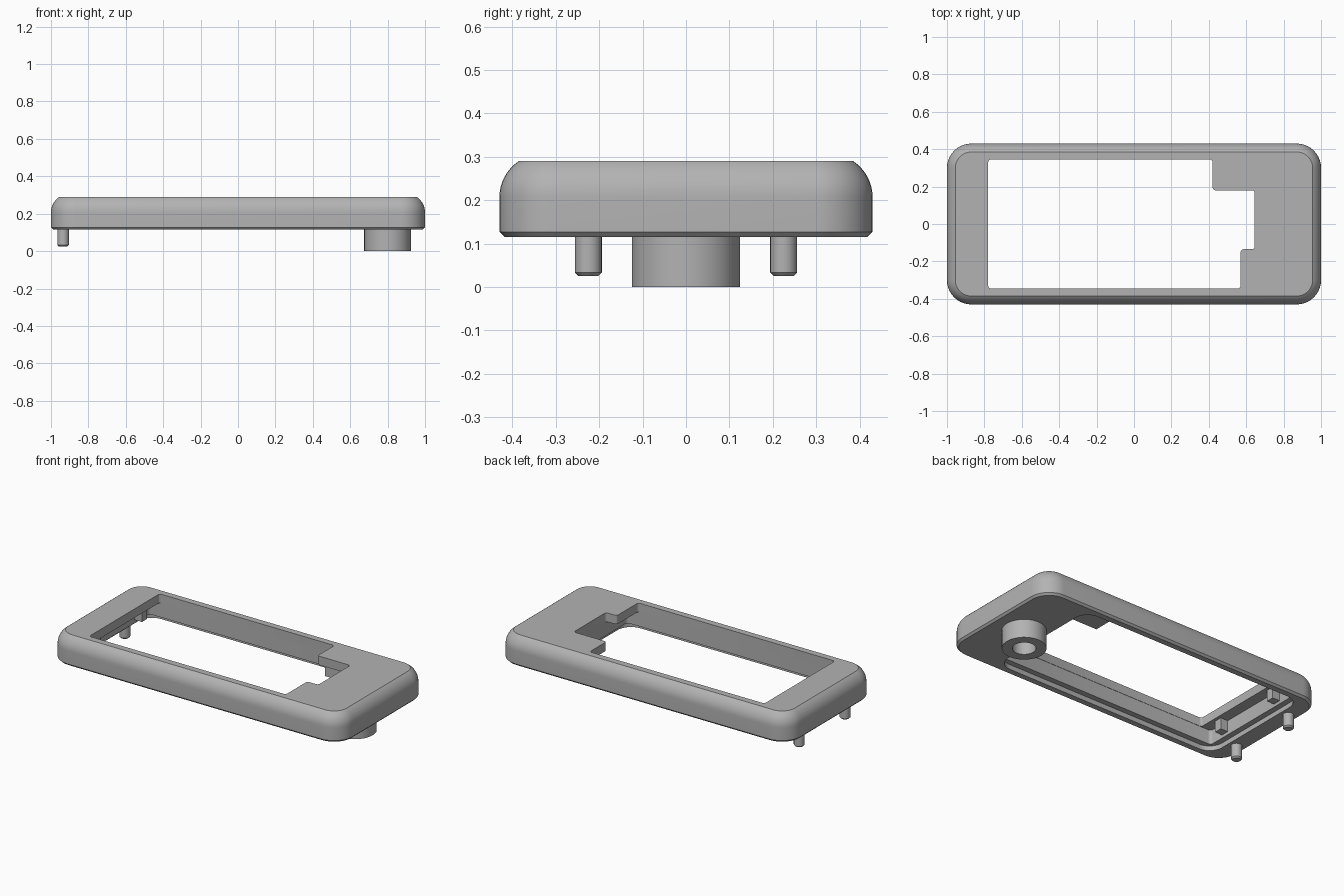
import bpy, bmesh, math

cube = bpy.data.objects.get("Cube")
if cube:
    bpy.data.objects.remove(cube, do_unlink=True)

grey = bpy.data.materials.new("plain_grey")
grey.use_nodes = True
GREY = (0.45, 0.45, 0.45, 1)
grey.diffuse_color = GREY
grey.node_tree.nodes["Principled BSDF"].inputs["Base Color"].default_value = GREY


def rounded_rect(x0, x1, y0, y1, r, n=10):
    """Counter-clockwise outline with rounded corners."""
    pts = []
    corners = [(x1 - r, y1 - r), (x0 + r, y1 - r), (x0 + r, y0 + r), (x1 - r, y0 + r)]
    for q, (cx, cy) in enumerate(corners):
        for i in range(n + 1):
            a = math.pi / 2 * (q + i / n)
            pts.append((cx + r * math.cos(a), cy + r * math.sin(a)))
    return pts


def circle(x, y, r, n=48):
    return [(x + r * math.cos(math.tau * i / n), y + r * math.sin(math.tau * i / n))
            for i in range(n)]


def loft(name, rings):
    """Closed solid through (outline, z) rings listed from bottom to top."""
    bm = bmesh.new()
    loops = [[bm.verts.new((x, y, z)) for x, y in pts] for pts, z in rings]
    n = len(loops[0])
    for a, b in zip(loops, loops[1:]):
        for i in range(n):
            j = (i + 1) % n
            bm.faces.new((a[i], a[j], b[j], b[i]))
    bm.faces.new(loops[0][::-1])
    bm.faces.new(loops[-1])
    bmesh.ops.recalc_face_normals(bm, faces=bm.faces)
    mesh = bpy.data.meshes.new(name)
    bm.to_mesh(mesh)
    bm.free()
    mesh.materials.append(grey)
    obj = bpy.data.objects.new(name, mesh)
    bpy.context.collection.objects.link(obj)
    return obj


def prism(name, pts, z0, z1):
    return loft(name, [(pts, z0), (pts, z1)])


def box(name, x0, x1, y0, y1, z0, z1):
    return prism(name, [(x0, y0), (x1, y0), (x1, y1), (x0, y1)], z0, z1)


def activate(obj):
    bpy.ops.object.select_all(action="DESELECT")
    obj.select_set(True)
    bpy.context.view_layer.objects.active = obj


def cut(obj, cutter):
    cutter.hide_render = True
    mod = obj.modifiers.new("cut", "BOOLEAN")
    mod.operation = "DIFFERENCE"
    mod.solver = "EXACT"
    mod.object = cutter
    activate(obj)
    bpy.ops.object.modifier_apply(modifier=mod.name)
    bpy.data.objects.remove(cutter, do_unlink=True)


def smooth(obj):
    activate(obj)
    bpy.ops.object.shade_smooth_by_angle(angle=math.radians(25))


BASE, TOP = 0.115, 0.29

# Frame: chamfered lower edge, straight side, rounded shoulder
profile = [(0.012, BASE), (0, BASE + 0.012)]
R, SWEEP = 0.1, math.radians(56.6)
for i in range(9):
    a = SWEEP * i / 8
    profile.append((R * (1 - math.cos(a)), TOP - R * (math.sin(SWEEP) - math.sin(a))))
frame = loft("frame", [(rounded_rect(-1 + d, 1 - d, -0.43 + d, 0.43 - d, 0.13 - d), z)
                       for d, z in profile])

# Stepped recess underneath
cut(frame, prism("seat_cutter", rounded_rect(-0.885, 0.672, -0.382, 0.382, 0.09), 0, 0.145))
cut(frame, prism("cavity_cutter", rounded_rect(-0.85, 0.647, -0.347, 0.347, 0.02, 4), 0, 0.235))

# Window with two stepped corners
window = [(-0.78, -0.345), (0.57, -0.345), (0.57, -0.135), (0.645, -0.135),
          (0.645, 0.18), (0.42, 0.18), (0.42, 0.345), (-0.78, 0.345)]
cutter = prism("window_cutter", window, 0, 0.4)
bevel = cutter.modifiers.new("round", "BEVEL")
bevel.width, bevel.segments = 0.015, 3
activate(cutter)
bpy.ops.object.modifier_apply(modifier="round")
cut(frame, cutter)
smooth(frame)

# Support under the stepped corner
box("corner_support", 0.45, 0.66, 0.21, 0.36, 0.16, 0.24)

# Hollow boss
boss = prism("boss", circle(0.8, 0, 0.125), 0, 0.13)
cut(boss, prism("bore_cutter", circle(0.8, 0, 0.066), -0.1, 0.112))
smooth(boss)

# Locating pegs and inner tabs, mirrored front to back
for side, s in (("front", -1), ("back", 1)):
    y = 0.225 * s
    peg = loft(side + "_peg", [(circle(-0.935, y, 0.023, 24), 0.025),
                               (circle(-0.935, y, 0.031, 24), 0.033),
                               (circle(-0.935, y, 0.031, 24), 0.13)])
    smooth(peg)
    box(side + "_tab", -0.86, -0.80, y - 0.025, y + 0.025, 0.165, 0.24)
